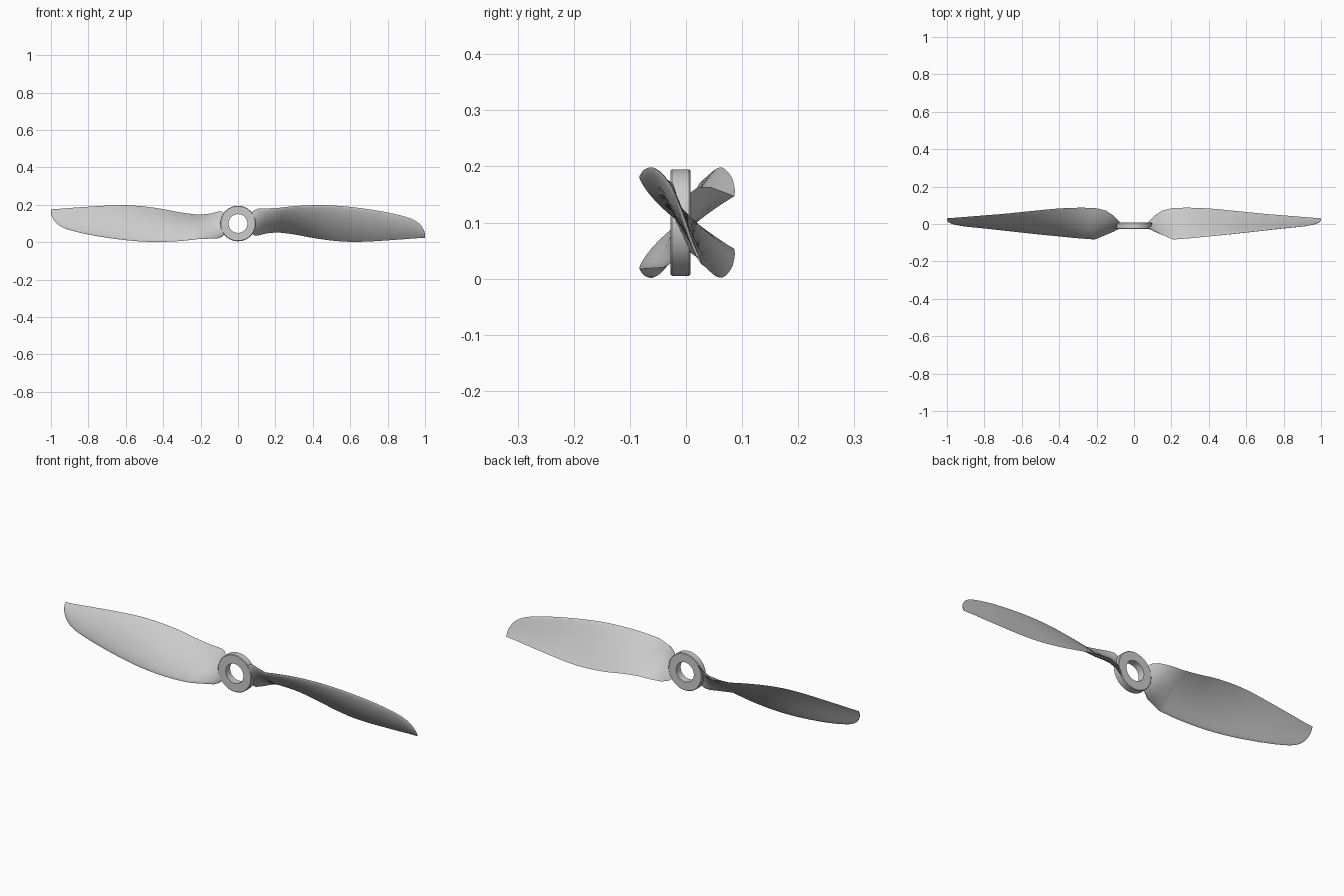
import bpy, bmesh, math

if "Cube" in bpy.data.objects:
    bpy.data.objects.remove(bpy.data.objects["Cube"])

CZ = 0.1  # height of the shaft axis

# Right blade stations: x, leading edge (y, z), trailing edge (y, z), thickness
ROOT = [
    (0.070, -0.020, 0.155, 0.006, 0.048, 0.014),
    (0.088, -0.026, 0.172, 0.022, 0.036, 0.016),
    (0.110, -0.040, 0.180, 0.045, 0.037, 0.018),
    (0.150, -0.058, 0.181, 0.072, 0.047, 0.020),
]
OUTER = [
    (0.21, -0.083, 0.183, 0.086, 0.053, 0.021),
    (0.30, -0.076, 0.193, 0.087, 0.042, 0.020),
    (0.40, -0.066, 0.198, 0.083, 0.023, 0.019),
    (0.50, -0.056, 0.197, 0.074, 0.009, 0.018),
    (0.60, -0.045, 0.189, 0.064, 0.002, 0.017),
    (0.70, -0.034, 0.176, 0.054, 0.004, 0.015),
    (0.80, -0.023, 0.159, 0.046, 0.010, 0.013),
    (0.90, -0.013, 0.135, 0.038, 0.017, 0.010),
    (0.95, -0.005, 0.114, 0.034, 0.021, 0.008),
    (0.98, 0.004, 0.088, 0.032, 0.022, 0.006),
    (0.995, 0.013, 0.062, 0.031, 0.023, 0.004),
    (1.00, 0.021, 0.043, 0.030, 0.024, 0.003),
]


def smooth_rows(rows, steps=4):
    """Catmull-Rom resampling of station rows."""
    out = []
    for i in range(len(rows) - 1):
        p0, p1, p2 = rows[max(i - 1, 0)], rows[i], rows[i + 1]
        p3 = rows[min(i + 2, len(rows) - 1)]
        for s in range(steps):
            t = s / steps
            row = []
            for k, (a, b, c, d) in enumerate(zip(p0, p1, p2, p3)):
                # slopes with respect to x, robust to uneven station spacing
                h = p2[0] - p1[0]
                m1 = (c - a) / (p2[0] - p0[0]) * h
                m2 = (d - b) / (p3[0] - p1[0]) * h
                row.append((2*t**3 - 3*t**2 + 1)*b + (t**3 - 2*t**2 + t)*m1
                           + (3*t**2 - 2*t**3)*c + (t**3 - t**2)*m2)
            out.append(row)
    out.append(list(rows[-1]))
    return out


def section(row, n=14):
    """Cambered aerofoil loop: convex front face, slightly hollow back."""
    x, ly, lz, ty, tz, th = row
    dy, dz = ty - ly, tz - lz
    length = math.hypot(dy, dz)
    ny, nz = dz / length, -dy / length
    pts = []
    for i in range(2 * n):
        a = math.pi * i / n
        u = (1 - math.cos(a)) / 2
        half = 0.5 * th * 2.2 * (math.sqrt(u) * (1 - u) + 0.04 * math.sin(math.pi * u))
        camber = 0.6 * th * 4 * u * (1 - u)
        o = camber + (half if i <= n else -half)
        pts.append((x, ly + dy * u + ny * o, lz + dz * u + nz * o))
    return pts


def finish(bm, name):
    bmesh.ops.recalc_face_normals(bm, faces=bm.faces)
    me = bpy.data.meshes.new(name)
    bm.to_mesh(me)
    bm.free()
    ob = bpy.data.objects.new(name, me)
    bpy.context.collection.objects.link(ob)
    bpy.ops.object.select_all(action='DESELECT')
    ob.select_set(True)
    bpy.context.view_layer.objects.active = ob
    bpy.ops.object.shade_smooth_by_angle(angle=math.radians(30))
    return ob


def bridge(bm, loops, closed=False):
    count = len(loops) if closed else len(loops) - 1
    for i in range(count):
        a, b = loops[i], loops[(i + 1) % len(loops)]
        for j in range(len(a)):
            k = (j + 1) % len(a)
            bm.faces.new((a[j], a[k], b[k], b[j]))


# Blades: the left one is the right one turned half way round the shaft
def blade(name, side):
    bm = bmesh.new()
    loops = []
    for row in ROOT + smooth_rows(OUTER):
        loops.append([bm.verts.new((side * x, y, CZ + side * (z - CZ)))
                      for x, y, z in section(row)])
    bridge(bm, loops)
    bm.faces.new(loops[0])
    bm.faces.new(loops[-1])
    return finish(bm, name)


blade("right_blade", 1)
blade("left_blade", -1)

# Hub: a ring with softened edges around the shaft hole
bm = bmesh.new()
R, r, y0, y1, c = 0.095, 0.050, -0.028, 0.008, 0.003
profile = [(r, y0), (R - c, y0), (R, y0 + c), (R, y1 - c), (R - c, y1), (r, y1)]
SEG = 64
rings = []
for i in range(SEG):
    a = 2 * math.pi * i / SEG
    rings.append([bm.verts.new((rad * math.cos(a), y, CZ + rad * math.sin(a)))
                  for rad, y in profile])
bridge(bm, rings, closed=True)
finish(bm, "hub_ring")
